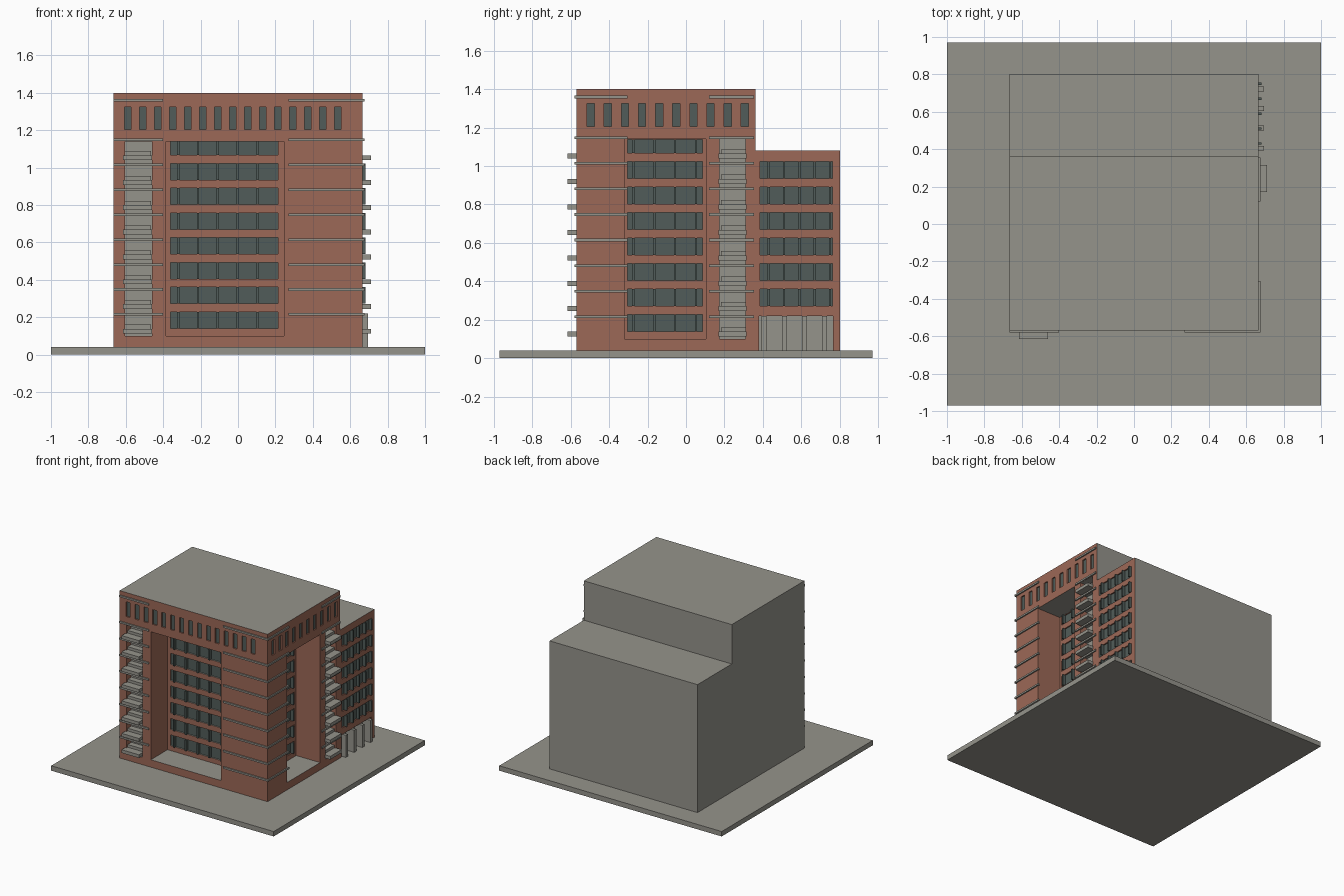
import bpy, bmesh

if "Cube" in bpy.data.objects:
    bpy.data.objects.remove(bpy.data.objects["Cube"])

X, Y0, Y1, Y2 = 0.665, -0.57, 0.362, 0.802   # half width, front, step, back
STOREY = 0.1325


def material(name, rgb):
    m = bpy.data.materials.new(name)
    m.diffuse_color = (*rgb, 1)
    m.use_nodes = True
    m.node_tree.nodes["Principled BSDF"].inputs["Base Color"].default_value = m.diffuse_color
    return m


GREY = material("concrete grey", (0.30, 0.295, 0.26))
BRICK = material("red brick", (0.335, 0.14, 0.095))
GLASS = material("dark glass", (0.083, 0.108, 0.10))


def add_object(name, bm, *mats):
    bmesh.ops.recalc_face_normals(bm, faces=bm.faces)
    me = bpy.data.meshes.new(name)
    bm.to_mesh(me)
    bm.free()
    for m in mats:
        me.materials.append(m)
    ob = bpy.data.objects.new(name, me)
    bpy.context.collection.objects.link(ob)
    return ob


def boxes(name, items, mat):
    """One object from many boxes, each given as (x0, x1, y0, y1, z0, z1)."""
    bm = bmesh.new()
    for x0, x1, y0, y1, z0, z1 in items:
        for v in bmesh.ops.create_cube(bm, size=1)["verts"]:
            v.co = ((x0 + x1) / 2 + v.co.x * (x1 - x0),
                    (y0 + y1) / 2 + v.co.y * (y1 - y0),
                    (z0 + z1) / 2 + v.co.z * (z1 - z0))
    return add_object(name, bm, mat)


def front(u0, u1, d0, d1, z0, z1):
    """Box on the front wall; d is the distance out from the wall."""
    return (u0, u1, Y0 - d1, Y0 - d0, z0, z1)


def right(u0, u1, d0, d1, z0, z1):
    """Box on the right wall; d is the distance out from the wall."""
    return (X + d0, X + d1, u0, u1, z0, z1)


# Ground slab
boxes("ground_slab", [(-1, 1, -0.97, 0.97, 0, 0.04)], GREY)

# Stepped body extruded across the width
bm = bmesh.new()
profile = [(Y0, 0.04), (Y2, 0.04), (Y2, 1.08), (Y1, 1.08), (Y1, 1.40), (Y0, 1.40)]
face = bm.faces.new([bm.verts.new((-X, y, z)) for y, z in profile])
ext = bmesh.ops.extrude_face_region(bm, geom=[face])["geom"]
bmesh.ops.translate(bm, vec=(2 * X, 0, 0),
                    verts=[g for g in ext if isinstance(g, bmesh.types.BMVert)])
body = add_object("building_body", bm, BRICK, GREY)

# Deep bays, balcony shafts and the entrance opening
DEEP = 0.215
SHAFT = 0.07
bays = [front(-0.385, 0.245, -DEEP, 0.1, 0.10, 1.14),
        right(-0.32, 0.105, -DEEP, 0.1, 0.10, 1.14),
        front(-0.605, -0.46, -SHAFT, 0.1, 0.10, 1.14),
        right(0.175, 0.31, -SHAFT, 0.1, 0.10, 1.14),
        right(0.38, 0.765, -0.05, 0.1, 0.03, 0.22)]

# Window openings: insets, glass panes and projecting fins
insets, panes, fins = [], [], []
INSET = 0.016


def window(side, u0, u1, depth, z0, z1, fin_at=()):
    insets.append(side(u0, u1, -depth - INSET, 0.03 - depth, z0, z1))
    panes.append(side(u0, u1, -depth - INSET, -depth - INSET + 0.006, z0, z1))
    for u in fin_at:
        fins.append(side(u - 0.006, u + 0.006, -depth - INSET, -depth + 0.016, z0, z1))


for k in range(8):
    z0 = 0.14 + STOREY * k
    z1 = min(z0 + 0.088, 1.139)
    window(front, -0.36, 0.215, DEEP, z0, z1, [-0.32 + 0.106 * i for i in range(5)])
    window(right, -0.305, 0.085, DEEP, z0, z1, [-0.275 + 0.109 * i for i in range(4)])
    if 1 <= k <= 6:
        window(right, 0.385, 0.762, 0, z0, z1, [0.43 + 0.08 * i for i in range(5)])

# Narrow slots along the top storey
for i in range(15):
    u = -0.59 + 0.0802 * i
    window(front, u - 0.018, u + 0.018, 0, 1.205, 1.325)
for i in range(10):
    u = -0.496 + 0.0891 * i
    window(right, u - 0.019, u + 0.019, 0, 1.205, 1.325)

for name, items in (("bay_cutter", bays), ("window_cutter", insets)):
    cutter = boxes(name, items, BRICK)
    cutter.hide_render = True
    cutter.hide_set(True)
    mod = body.modifiers.new(name, 'BOOLEAN')
    mod.object, mod.operation, mod.solver = cutter, 'DIFFERENCE', 'EXACT'
    bpy.context.view_layer.update()
    cut = bpy.data.meshes.new_from_object(
        body.evaluated_get(bpy.context.evaluated_depsgraph_get()))
    body.modifiers.clear()
    body.data = cut
    bpy.data.objects.remove(cutter)

# Brick on the street sides; grey roofs, floors, back and left side
body.data.materials.clear()
body.data.materials.append(BRICK)
body.data.materials.append(GREY)
for p in body.data.polygons:
    n, c = p.normal, p.center
    plain = ((abs(n.z) > 0.5 and p.area > 0.009) or (n.y > 0.5 and c.y > Y1 - 0.01)
             or (n.x < -0.5 and c.x < -X + 0.01))
    p.material_index = 1 if plain else 0

boxes("window_panes", panes, GLASS)
boxes("window_fins", fins, GLASS)

# Balcony shafts: back walls, slabs and stepped ledges
backs = [front(-0.605, -0.46, -SHAFT, -SHAFT + 0.008, 0.10, 1.14),
         right(0.175, 0.31, -SHAFT, -SHAFT + 0.008, 0.10, 1.14),
         right(0.38, 0.765, -0.05, -0.042, 0.04, 0.22)]
boxes("shaft_back_walls", backs, GREY)
slabs = []
for k in range(8):
    z = 0.112 + STOREY * k
    for side, u0, u1 in ((front, -0.615, -0.46), (right, 0.17, 0.315)):
        slabs.append(side(u0, u1, -SHAFT, 0.046, z, z + 0.026))
        slabs.append(side(u0 + 0.012, u1 - 0.005, -SHAFT, -0.015, z + 0.026, z + 0.048))
boxes("balconies", slabs, GREY)

# Entrance columns
boxes("entrance_columns",
      [right(u - 0.013, u + 0.013, -0.045, 0.03, 0.04, 0.22)
       for u in (0.405, 0.513, 0.617, 0.722)], GREY)

# Thin horizontal bands; the corner bands wrap round both walls
bands = []
for z in [0.208 + 0.1333 * k for k in range(8)] + [1.353]:
    h = z + 0.014
    bands += [front(-X, -0.40, -0.004, 0.01, z, h),
              front(0.27, X + 0.01, -0.004, 0.01, z, h),
              right(Y0 + 0.004, -0.305, -0.004, 0.01, z, h),
              right(0.12, 0.355, -0.004, 0.01, z, h)]
boxes("facade_bands", bands, GREY)
